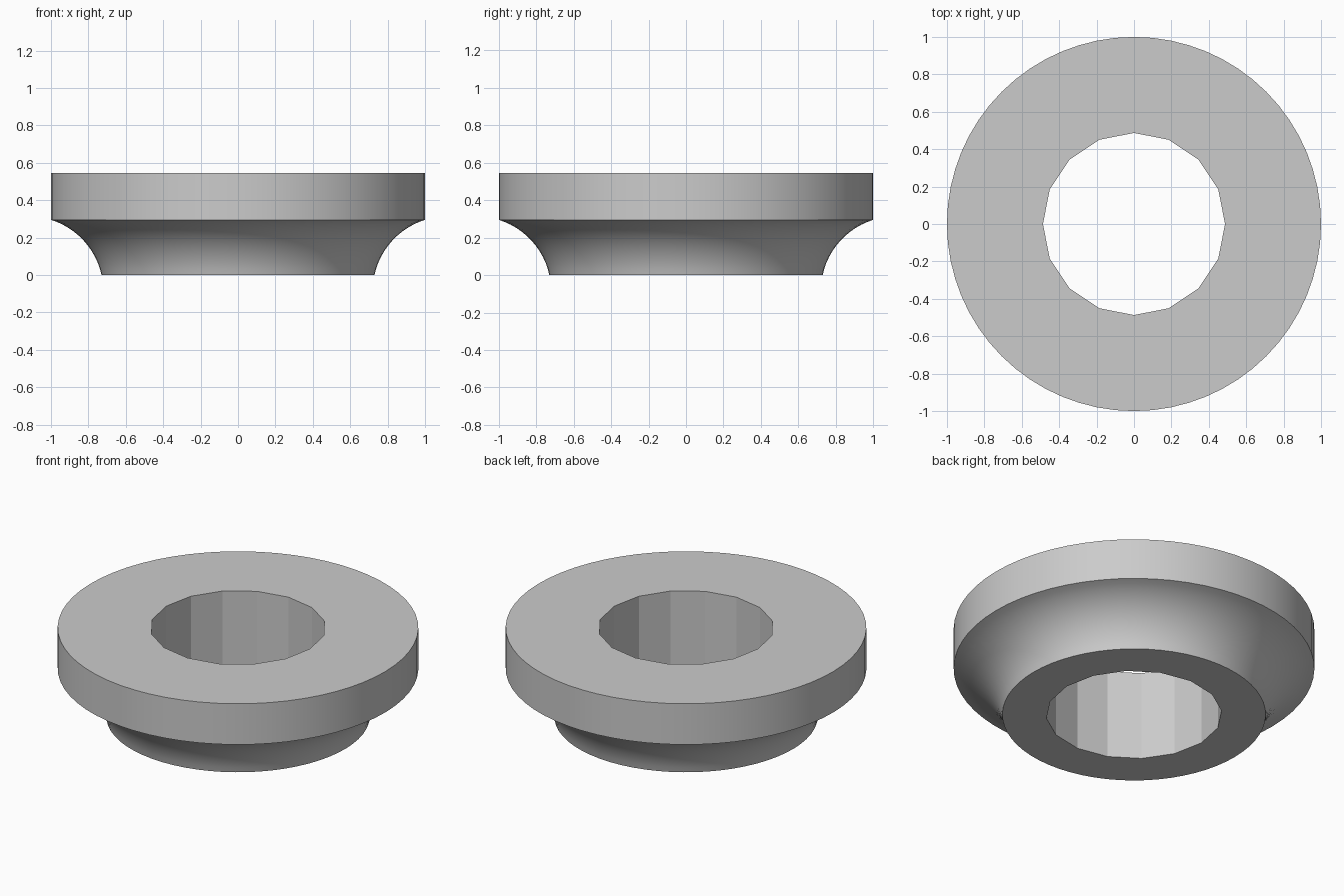
import bpy
import bmesh
from math import cos, sin, pi, radians

cube = bpy.data.objects.get("Cube")
if cube:
    bpy.data.objects.remove(cube, do_unlink=True)

OUTER_SIDES, HOLE_SIDES = 64, 16
HEIGHT, HOLE_RADIUS = 0.545, 0.487
ARC_STEPS = 12

bm = bmesh.new()


def ring(radius, z, sides):
    """Closed loop of edges around the z axis."""
    verts = [bm.verts.new((radius * cos(2 * pi * i / sides),
                           radius * sin(2 * pi * i / sides), z))
             for i in range(sides)]
    edges = [bm.edges.new((verts[i - 1], verts[i])) for i in range(sides)]
    return verts, edges


def wall(lower, upper):
    """Quads between two loops of equal count."""
    a, b = lower[0], upper[0]
    for i in range(len(a)):
        bm.faces.new((a[i - 1], a[i], b[i], b[i - 1]))


# Outer profile: concave flare from the foot up to the rim
profile = []
for k in range(ARC_STEPS + 1):
    a = radians(167.6 - 60.1 * k / ARC_STEPS)
    profile.append((1.12 + 0.4 * cos(a), -0.086 + 0.4 * sin(a)))
profile[0], profile[-1] = (0.73, 0), (1, 0.295)
profile.append((1, HEIGHT))

outer = [ring(r, z, OUTER_SIDES) for r, z in profile]
for lower, upper in zip(outer, outer[1:]):
    wall(lower, upper)

# Faceted through hole
hole = [ring(HOLE_RADIUS, z, HOLE_SIDES) for z in (0, HEIGHT)]
wall(hole[1], hole[0])
hole_faces = {f for v in hole[0][0] for f in v.link_faces}

# Flat annular caps
for out, inn in ((outer[0], hole[0]), (outer[-1], hole[1])):
    bmesh.ops.triangle_fill(bm, use_beauty=True, edges=out[1] + inn[1])
bmesh.ops.recalc_face_normals(bm, faces=bm.faces)
bmesh.ops.dissolve_limit(bm, angle_limit=radians(0.5), verts=[], edges=[])

mesh = bpy.data.meshes.new("flanged_ring")
bm.to_mesh(mesh)
bm.free()
obj = bpy.data.objects.new("flanged_ring", mesh)
bpy.context.collection.objects.link(obj)

# Plain grey material
mat = bpy.data.materials.new("plain_grey")
mat.use_nodes = True
grey = (0.6, 0.6, 0.6, 1)
mat.diffuse_color = grey
mat.node_tree.nodes["Principled BSDF"].inputs["Base Color"].default_value = grey
mesh.materials.append(mat)

# Smooth flare and rim, crisp hole facets and edges
bpy.context.view_layer.objects.active = obj
obj.select_set(True)
bpy.ops.object.shade_smooth_by_angle(angle=radians(20))
